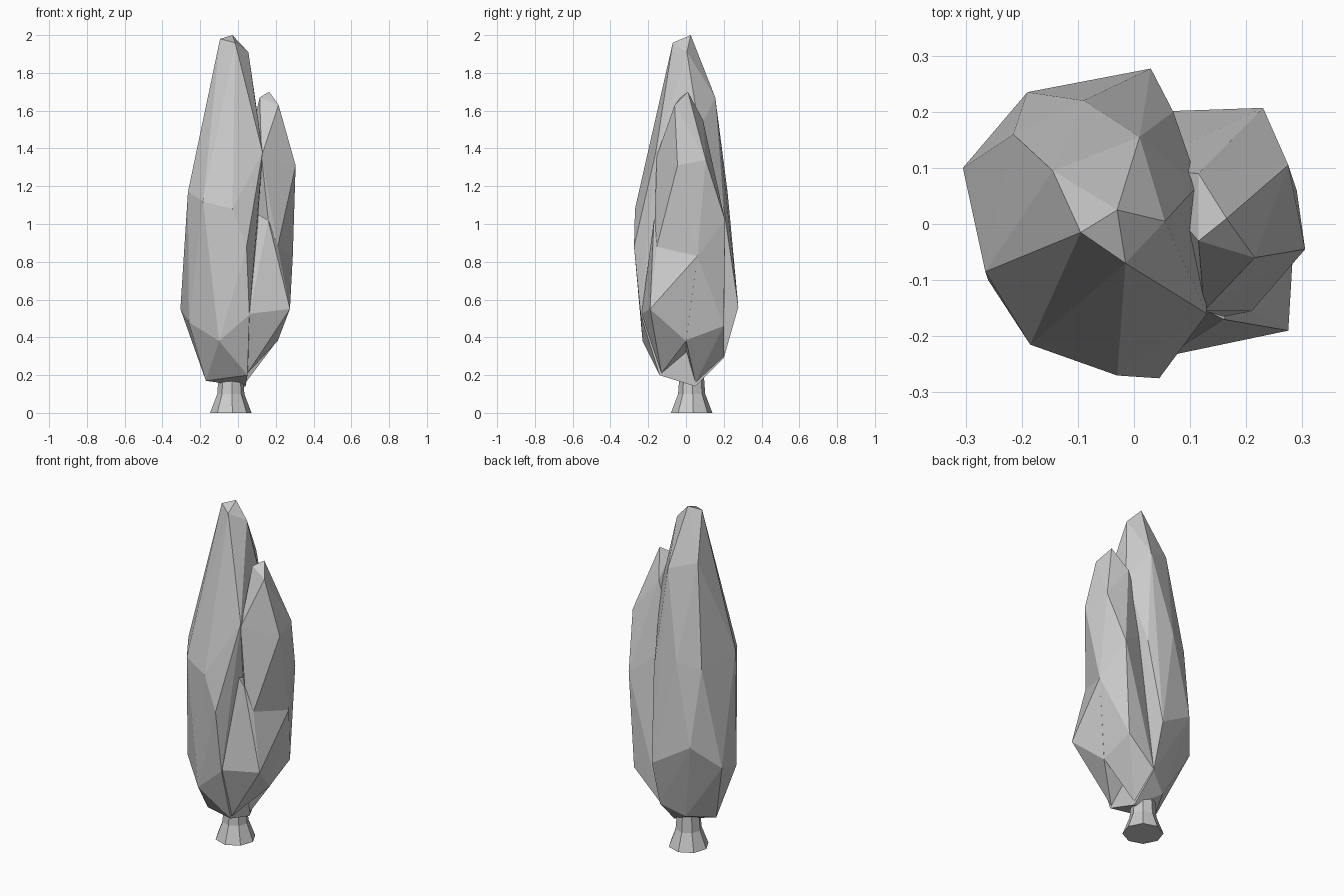
import bpy, bmesh, math

if "Cube" in bpy.data.objects:
    bpy.data.objects.remove(bpy.data.objects["Cube"])


def hull(name, points):
    """Faceted clump: convex hull around a few corner points."""
    bm = bmesh.new()
    for p in points:
        bm.verts.new(p)
    res = bmesh.ops.convex_hull(bm, input=bm.verts)
    junk = {g for g in res["geom_interior"] + res["geom_unused"]
            if isinstance(g, bmesh.types.BMVert)}
    bmesh.ops.delete(bm, geom=list(junk), context='VERTS')
    bmesh.ops.recalc_face_normals(bm, faces=bm.faces)
    mesh = bpy.data.meshes.new(name)
    bm.to_mesh(mesh)
    bm.free()
    ob = bpy.data.objects.new(name, mesh)
    bpy.context.collection.objects.link(ob)
    return ob


# Tall main clump, listed from the tip down
foliage = hull("foliage", [
    (-.03, .025, 2.0), (-.095, -.015, 1.98), (-.015, -.07, 1.96), (.055, .005, 1.91),
    (-.145, .095, 1.72), (.01, .155, 1.67), (.115, .07, 1.5), (.13, -.16, 1.38),
    (-.265, -.085, 1.17), (-.185, -.215, 1.12), (-.03, -.27, 1.08),
    (-.215, .16, 1.13), (-.09, .22, 1.17), (.07, .2, 1.08),
    (.045, -.275, .88), (-.19, .235, .69), (.03, .277, .56), (-.305, .10, .55),
    (.06, -.24, .52), (-.26, -.10, .48), (-.10, -.23, .38), (.03, .2, .29),
    (-.09, .13, .22), (.05, -.14, .2), (-.17, -.04, .17), (.04, .05, .14)])

# Shorter side clump
side = hull("side_clump", [
    (.165, .01, 1.70), (.115, -.03, 1.67), (.215, -.06, 1.63), (.115, .09, 1.55),
    (.275, .105, 1.34), (.305, -.045, 1.31), (.125, -.155, 1.36),
    (.16, -.165, 1.02), (.23, .207, 1.02), (.21, -.155, .88), (.29, .06, .83),
    (.2, .2, .46), (.21, 0, .385), (0, .1, 1.2), (.03, .2, .3), (.04, .05, .16)])

# Low flared clump at the front right
skirt = hull("skirt_clump", [
    (.16, -.17, 1.02), (.15, -.19, .8), (.21, -.155, .88), (.29, .06, .83),
    (.06, -.235, .525), (.275, -.19, .55), (.21, 0, .38), (.05, -.13, .21),
    (0, 0, .3), (.02, -.1, 1.1)])

# Merge the clumps into one surface
bpy.context.view_layer.objects.active = foliage
for part in (side, skirt):
    mod = foliage.modifiers.new("union", 'BOOLEAN')
    mod.operation = 'UNION'
    mod.solver = 'EXACT'
    mod.object = part
    bpy.ops.object.modifier_apply(modifier=mod.name)
    bpy.data.objects.remove(part)

# Flared eight-sided trunk
bm = bmesh.new()
rings = []
for r, z in ((.11, 0), (.072, .1), (.062, .24)):
    rings.append([bm.verts.new((-.038 + r * math.cos(math.tau * (i + .1) / 8),
                                .03 + r * math.sin(math.tau * (i + .1) / 8), z))
                  for i in range(8)])
for a, b in zip(rings, rings[1:]):
    for i in range(8):
        j = (i + 1) % 8
        bm.faces.new((a[i], a[j], b[j], b[i]))
bm.faces.new(rings[0][::-1])
bm.faces.new(rings[-1])
mesh = bpy.data.meshes.new("trunk")
bm.to_mesh(mesh)
bm.free()
bpy.context.collection.objects.link(bpy.data.objects.new("trunk", mesh))
